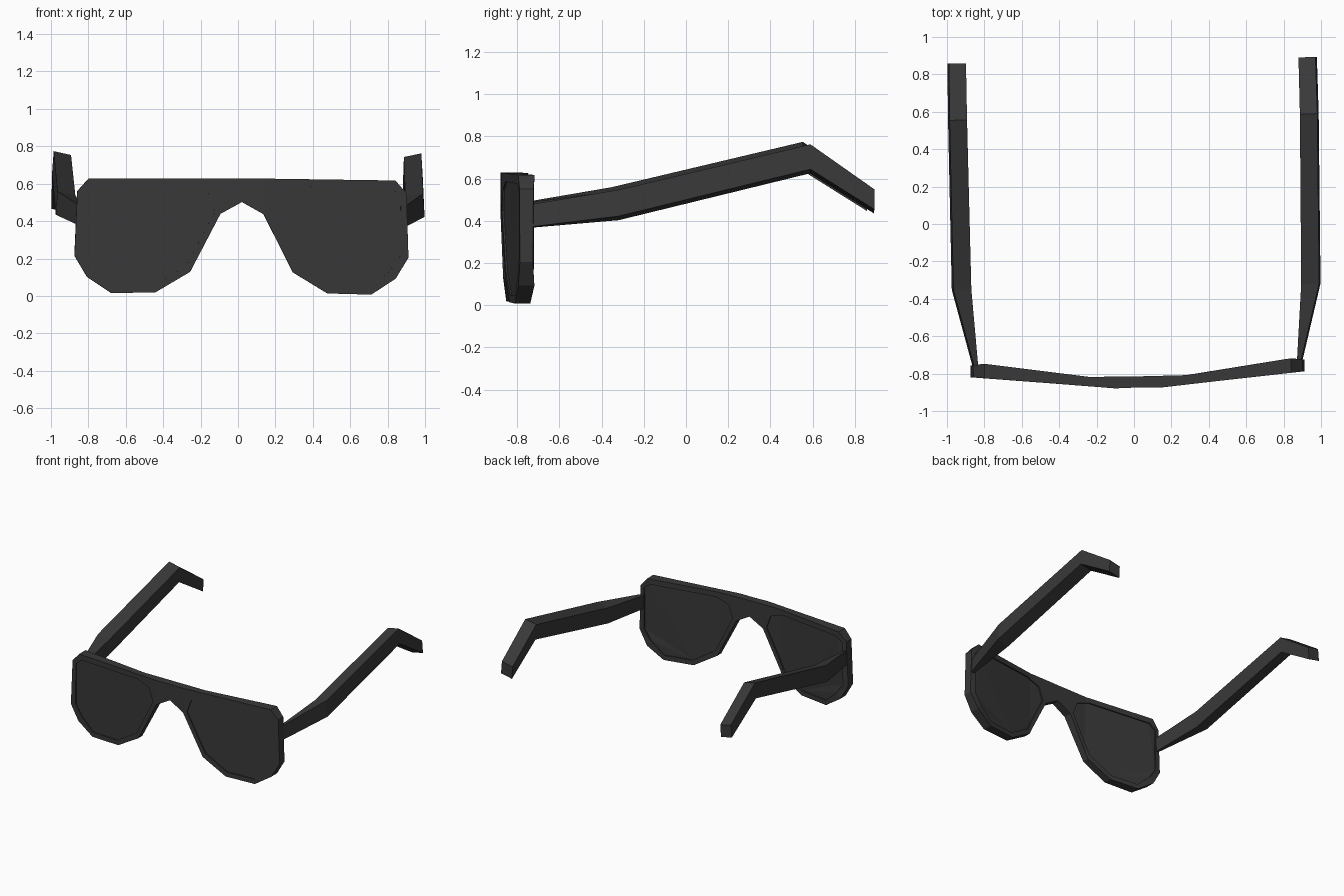
import bpy, bmesh
from mathutils import Matrix

if "Cube" in bpy.data.objects:
    bpy.data.objects.remove(bpy.data.objects["Cube"])

black = bpy.data.materials.new("matte black")
black.diffuse_color = (0.040, 0.040, 0.040, 1)
black.use_nodes = True
black.node_tree.nodes["Principled BSDF"].inputs["Base Color"].default_value = black.diffuse_color

# The whole model sits with a slight yaw and roll
POSE = Matrix.Translation((0.003, 0, 0)) @ Matrix.Rotation(0.018, 4, 'Z') @ Matrix.Rotation(0.006, 4, 'Y')

# Half outlines as (x, z)
RIM = [(0, .628), (.115, .628), (.82, .622), (.88, .555), (.893, .21), (.825, .097),
       (.695, .011), (.46, .016), (.275, .127), (.115, .438), (0, .502)]
LENS = [(.795, .58), (.285, .587), (.18, .55), (.145, .45), (.295, .16),
        (.47, .052), (.69, .047), (.795, .14), (.85, .22), (.85, .54)]
# Wrap-around curve of the front and back surfaces as (x, y)
FRONT = [(0, -.874), (.12, -.877), (.45, -.845), (.9, -.803)]
BACK = [(0, -.815), (.26, -.813), (.82, -.733), (.9, -.742)]


def curve(pts, x):
    for (a, ya), (b, yb) in zip(pts, pts[1:]):
        if x <= b:
            return ya + (yb - ya) * (x - a) / (b - a)
    return pts[-1][1]


def finish(bm, name):
    bmesh.ops.recalc_face_normals(bm, faces=bm.faces)
    me = bpy.data.meshes.new(name)
    bm.to_mesh(me)
    bm.free()
    me.materials.append(black)
    ob = bpy.data.objects.new(name, me)
    bpy.context.collection.objects.link(ob)
    mod = ob.modifiers.new("mirror", 'MIRROR')
    mod.use_clip = True
    ob.matrix_world = POSE
    return ob


def curved_plate(name, loops, front_in, back_in):
    bm = bmesh.new()
    for pts in loops:
        vs = [bm.verts.new((x, 0, z)) for x, z in pts]
        for i in range(len(vs)):
            bm.edges.new((vs[i - 1], vs[i]))
    bmesh.ops.triangle_fill(bm, edges=bm.edges[:], use_beauty=True, normal=(0, -1, 0))
    for cut in (.12, .26, .45):
        bmesh.ops.bisect_plane(bm, geom=bm.verts[:] + bm.edges[:] + bm.faces[:], dist=1e-5,
                               plane_co=(cut, 0, 0), plane_no=(1, 0, 0))
    faces = bm.faces[:]
    border = [e for e in bm.edges if len(e.link_faces) == 1
              and max(v.co.x for v in e.verts) > 1e-4]
    back = {}
    for v in bm.verts[:]:
        x, z = v.co.x, v.co.z
        back[v] = bm.verts.new((x, curve(BACK, x) - back_in, z))
        v.co.y = curve(FRONT, x) + front_in
    for f in faces:
        bm.faces.new([back[v] for v in reversed(f.verts)])
    for e in border:
        a, b = e.verts
        bm.faces.new((a, b, back[b], back[a]))
    return finish(bm, name)


# Front frame with lens openings, and recessed lenses
curved_plate("front_frame", [RIM, LENS], 0, 0)
curved_plate("lenses", [LENS], .008, .010)

# Temple arms: y, inner x, outer x, bottom z, top z
ARM = [(-.75, .855, .878, .372, .483), (-.335, .885, .983, .408, .553),
       (.572, .893, .988, .630, .768), (.875, .892, .985, .440, .555)]
bm = bmesh.new()
rings = []
for y, xi, xo, lo, hi in ARM:
    t = .02 if y > -.7 else .005
    rings.append([bm.verts.new(c) for c in ((xo - .005, y, hi), (xi - .003, y, hi - t),
                                            (xi + .003, y, lo), (xo + .003, y, lo + t))])
for r, s in zip(rings, rings[1:]):
    for i in range(4):
        bm.faces.new((r[i - 1], r[i], s[i], s[i - 1]))
bm.faces.new(rings[0])
bm.faces.new(rings[-1])
finish(bm, "temple_arms")
